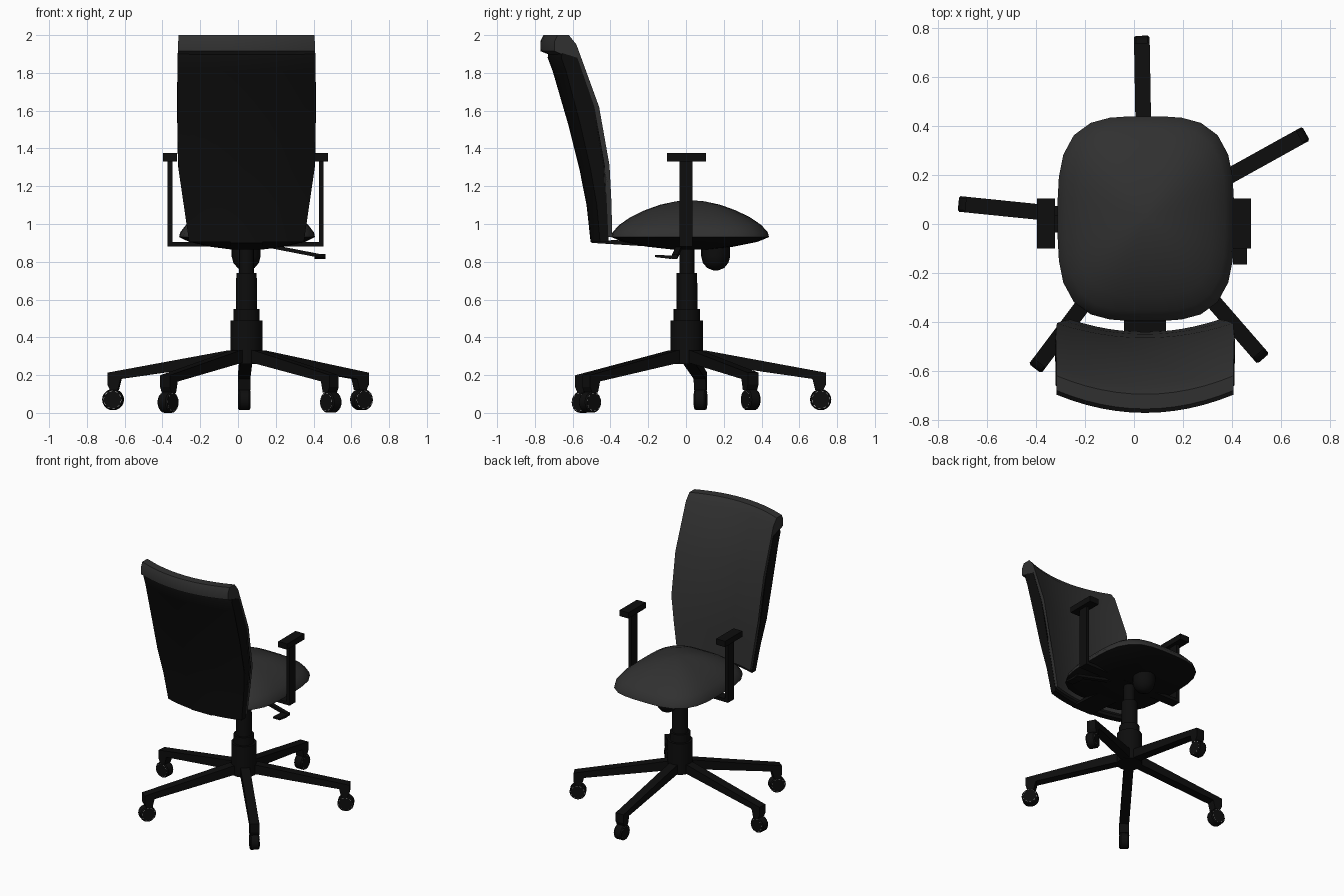
import bpy, bmesh, math
from mathutils import Vector, Matrix

if "Cube" in bpy.data.objects:
    bpy.data.objects.remove(bpy.data.objects["Cube"])

CX, CY = 0.045, 0.005          # column axis


def material(name, v):
    m = bpy.data.materials.new(name)
    m.diffuse_color = (v, v, v, 1)
    m.use_nodes = True
    m.node_tree.nodes["Principled BSDF"].inputs["Base Color"].default_value = m.diffuse_color
    return m


FABRIC = material("charcoal fabric", 0.03)
BLACK = material("black plastic", 0.004)
LIGHT = material("light grey trim", 0.6)


def finish(bm, name, mat, smooth=None):
    bmesh.ops.recalc_face_normals(bm, faces=bm.faces)
    me = bpy.data.meshes.new(name)
    bm.to_mesh(me)
    bm.free()
    me.materials.append(mat)
    ob = bpy.data.objects.new(name, me)
    bpy.context.collection.objects.link(ob)
    if smooth:
        bpy.ops.object.select_all(action='DESELECT')
        ob.select_set(True)
        bpy.context.view_layer.objects.active = ob
        bpy.ops.object.shade_smooth_by_angle(angle=math.radians(smooth))
    return ob


def loft(name, rings, mat, smooth=None):
    """Skin closed rings of points and cap both ends."""
    bm = bmesh.new()
    vs = [[bm.verts.new(p) for p in r] for r in rings]
    n = len(rings[0])
    for a, b in zip(vs, vs[1:]):
        for i in range(n):
            j = (i + 1) % n
            bm.faces.new((a[i], a[j], b[j], b[i]))
    bm.faces.new(vs[0])
    bm.faces.new(vs[-1])
    return finish(bm, name, mat, smooth)


def box(name, x0, x1, y0, y1, z0, z1, mat=BLACK):
    return loft(name, [[(x0, y0, z), (x1, y0, z), (x1, y1, z), (x0, y1, z)] for z in (z0, z1)], mat)


def lathe(name, profile, cx, cy, n=16, smooth=40):
    rings = [[(cx + r * math.cos(2 * math.pi * i / n), cy + r * math.sin(2 * math.pi * i / n), z)
              for i in range(n)] for r, z in profile]
    return loft(name, rings, BLACK, smooth)


# Seat: rounded-square rings, domed on top, shallow pan below
def seat_ring(s, z, n=32):
    pts = []
    for i in range(n):
        t = 2 * math.pi * i / n
        c, d = math.cos(t), math.sin(t)
        k = s / (abs(c) ** 3.4 + abs(d) ** 3.4) ** (1 / 3.4)
        pts.append((0.048 + 0.36 * k * c, 0.022 + 0.418 * k * d, z))
    return pts


loft("seat_cushion", [seat_ring(s, z) for s, z in (
    (1.0, .93), (.985, .955), (.9, .995), (.76, 1.035), (.58, 1.072),
    (.38, 1.102), (.18, 1.12), (.04, 1.125))], FABRIC, 60)
loft("seat_pan", [seat_ring(s, z) for s, z in (
    (.995, .93), (.85, .905), (.55, .88), (.25, .866))], BLACK, 40)


# Backrest: side profile swept along a bowed arc, tapering toward the bottom
def half_width(z):
    keys = ((.9, .30), (1.31, .36), (1.62, .365), (2.0, .361))
    for (a, p), (b, q) in zip(keys, keys[1:]):
        if z <= b:
            return p + (q - p) * (z - a) / (b - a)
    return keys[-1][1]


def sweep_back(name, profile, mat, extra=0.0):
    rings = []
    for i in range(13):
        u = -1 + i / 6
        rings.append([(CX + (half_width(z) + extra) * u,
                       y - (.05 + .023 * (z - .9)) * (1 - u * u), z) for y, z in profile])
    loft(name, rings, mat, 35)


sweep_back("back_cushion", [
    (-.39, .93), (-.395, 1.12), (-.405, 1.31), (-.46, 1.62), (-.58, 1.95), (-.62, 2.0),
    (-.68, 2.0), (-.697, 1.965), (-.697, 1.915), (-.66, 1.90), (-.575, 1.86),
    (-.49, 1.62), (-.435, 1.31), (-.425, 1.12), (-.425, .93)], FABRIC)
sweep_back("back_shell", [
    (-.41, .905), (-.42, 1.12), (-.43, 1.31), (-.485, 1.62), (-.575, 1.88), (-.655, 1.905),
    (-.66, 1.88), (-.635, 1.81), (-.56, 1.53), (-.505, 1.29), (-.472, 1.1), (-.455, .905)],
    BLACK, .003)

# Back support bar and mechanism under the seat
loft("back_support", [[(x, -.50, .908), (x, -.38, .915), (x, .05, .895), (x, .05, .865), (x, -.1, .875),
                       (x, -.50, .90)] for x in (-.04, .13)], BLACK)
lathe("tension_knob", [(.077, .90), (.077, .83), (.068, .795), (.045, .767), (.015, .755)], CX - .002, .157)

# Armrests: crossbar, posts and pads
box("arm_crossbar", -.37, .452, -.035, .035, .882, .906)
for side, s in (("left", -1), ("right", 1)):
    x = .04 + s * .4
    box(side + "_arm_post", x - .012, x + .012, -.035, .035, .882, 1.34)
    box(side + "_arm_pad", x - .037, x + .037, -.1, .105, 1.332, 1.375)

# Height lever with paddle
loft("height_lever", [[(x, y - .015, z - .01), (x, y + .015, z - .01), (x, y + .015, z + .01),
                       (x, y - .015, z + .01)] for x, y, z in ((.12, -.03, .892), (.46, -.06, .826))], BLACK)
loft("lever_paddle", [[(x, -.165, .825), (x, -.08, .815), (x, -.05, .825), (x, -.05, .842), (x, -.08, .833),
                       (x, -.165, .837)] for x in (.405, .462)], BLACK)

# Stepped gas column and hub
lathe("gas_column", [(.086, .26), (.086, .49), (.07, .49), (.07, .55), (.056, .55),
                     (.054, .74), (.039, .74), (.039, .88)], CX, CY)

# Five legs with casters: (angle, reach, wheel height)
LEGS = ((91, .765, .07), (29, .753, .07), (-49, .737, .057), (233, .747, .056), (174.2, .767, .07))
for k, (ang, reach, wz) in enumerate(LEGS, 1):
    turn = Matrix.Translation((CX, CY, 0)) @ Matrix.Rotation(math.radians(ang), 4, 'Z')
    tip, dz = reach - .03, wz - .07
    side = [(0, .338), (.1, .33), (tip, .213 + dz), (tip, .15 + dz), (tip - .015, .12 + dz),
            (tip - .055, .12 + dz), (tip - .07, .18 + dz), (.1, .262), (0, .27)]
    loft(f"leg_{k}", [[turn @ Vector((r, w, z)) for r, z in side] for w in (-.032, .032)], BLACK)

    # wheel on a sideways axle
    def circle(r, w, n=20):
        return [turn @ Vector((reach - .057 + r * math.cos(2 * math.pi * i / n), w,
                               wz + r * math.sin(2 * math.pi * i / n))) for i in range(n)]
    loft(f"caster_wheel_{k}", [circle(.05, -.032), circle(.056, -.024), circle(.056, .024),
                               circle(.05, .032)], BLACK, 30)
    # thin trim ring on each wheel face
    bm = bmesh.new()
    for w in (-.033, .033):
        a, b = ([bm.verts.new(p) for p in circle(r, w)] for r in (.0455, .048))
        for i in range(0, 20, 2):
            bm.faces.new((a[i], a[i + 1], b[i + 1], b[i]))
    finish(bm, f"caster_trim_{k}", LIGHT)
